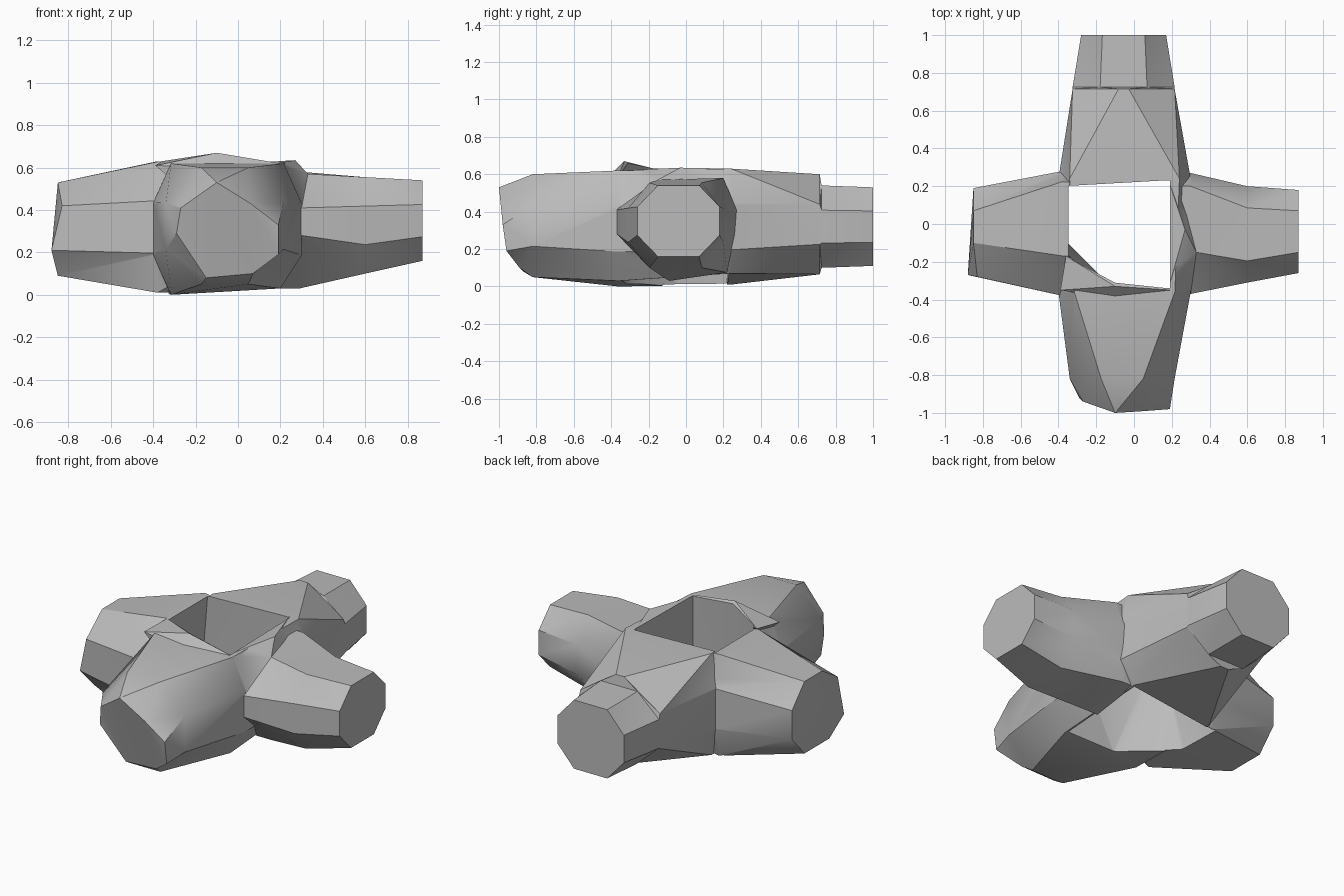
import bpy, bmesh, math

cube = bpy.data.objects.get("Cube")
if cube:
    bpy.data.objects.remove(cube, do_unlink=True)

grey = bpy.data.materials.new("plain grey")
grey.use_nodes = True
grey.diffuse_color = (0.5, 0.5, 0.5, 1)
grey.node_tree.nodes["Principled BSDF"].inputs["Base Color"].default_value = (0.5, 0.5, 0.5, 1)


def finish(name, bm):
    bmesh.ops.recalc_face_normals(bm, faces=bm.faces)
    mesh = bpy.data.meshes.new(name)
    bm.to_mesh(mesh)
    bm.free()
    mesh.materials.append(grey)
    ob = bpy.data.objects.new(name, mesh)
    bpy.context.collection.objects.link(ob)
    return ob


def octagon(pos, w0, w1, z0, z1, flat, swap):
    """Eight-sided ring across an arm; flat is the share of its level edges."""
    cw, cz, rw, rz = (w0 + w1) / 2, (z0 + z1) / 2, (w1 - w0) / 2, (z1 - z0) / 2
    shape = [(-flat, 1), (flat, 1), (1, .4), (1, -.4),
             (flat, -1), (-flat, -1), (-1, -.4), (-1, .4)]
    pts = [(cw + rw * u, pos, cz + rz * v) for u, v in shape]
    return [(y, x, z) for x, y, z in pts] if swap else pts


def loft(name, rings):
    bm = bmesh.new()
    rows = [[bm.verts.new(p) for p in ring] for ring in rings]
    for a, b in zip(rows, rows[1:]):
        for i in range(8):
            j = (i + 1) % 8
            bm.faces.new((a[i], a[j], b[j], b[i]))
    bm.faces.new(rows[0])
    bm.faces.new(rows[-1][::-1])
    bmesh.ops.triangulate(bm, faces=bm.faces)
    return finish(name, bm)


def hull(name, points):
    bm = bmesh.new()
    for p in points:
        bm.verts.new(p)
    bmesh.ops.convex_hull(bm, input=bm.verts)
    return finish(name, bm)


def combine(target, other, operation):
    mod = target.modifiers.new(operation, 'BOOLEAN')
    mod.operation, mod.object, mod.solver = operation, other, 'EXACT'
    bpy.context.view_layer.objects.active = target
    bpy.ops.object.modifier_apply(modifier=mod.name)
    bpy.data.objects.remove(other, do_unlink=True)


# Front-to-back arms, with a slanted nose and small notches near the back end
nose = [(-.10, -1, .53), (.06, -.99, .43), (.19, -.98, .33), (.19, -.96, .19),
        (.07, -.89, .1), (-.15, -.87, .08), (-.29, -.92, .29), (-.27, -.94, .41)]
front_mid, front_root, back_root, lip, notch, back_end = [octagon(*r, False) for r in (
    (-.82, -.34, .215, .05, .6, .4),
    (-.36, -.4, .3, 0, .62, .76),
    (.24, -.4, .3, .01, .63, .83),
    (.715, -.325, .215, .065, .6, .1),
    (.725, -.325, .215, .1, .54, .46),
    (1, -.28, .17, .11, .53, .5))]
front_root[4] = (.2, -.36, .03)
back_root[4] = (.2, .24, .07)
body = loft("crossed_arms", [nose, front_mid, front_root, back_root, lip, notch, back_end])

# Left and right arms
left_end, left_root, right_mid, right_end = [octagon(*r, True) for r in (
    (-.85, -.29, .19, .09, .53, .5),
    (-.38, -.38, .28, .01, .63, .83),
    (.6, -.31, .2, .1, .555, .55),
    (.87, -.26, .18, .16, .54, .5))]
left_end[0] = (-.85, -.1, .53)
left_end[6] = (-.88, -.27, .21)
left_end[7] = (-.83, -.28, .42)
left_root[0] = (-.37, -.17, .63)
right_root = [(.33, -.15, .57), (.3, .2, .58), (.3, .27, .41), (.3, .26, .28),
              (.27, .22, .075), (.29, -.09, .03), (.3, -.37, .28), (.3, -.37, .41)]
inner = [(.1, y, z) for x, y, z in right_root]
combine(body, loft("side_arms", [left_end, left_root, inner, right_root,
                                 right_mid, right_end]), 'UNION')

# Pointed shoulder where the right-hand arm meets the opening
shoulder = hull("arm_shoulder", [(.18, .24, .63), (.18, -.35, .62), (.27, -.03, .635),
                                 (.3, .27, .41), (.3, -.37, .41), (.33, -.15, .57),
                                 (.18, .2, .15), (.18, -.3, .1)])
combine(body, shoulder, 'UNION')

# Raised fold beside the opening
fold = hull("raised_fold", [(-.39, -.35, .61), (-.36, -.17, .63), (-.1, -.33, .67),
                            (.2, -.35, .62), (-.1, -.4, .6), (-.2, -.37, .45)])
combine(body, fold, 'UNION')

# Central opening with one corner cut off, flaring towards the left underneath
opening = [(-.34, .2, .7), (.19, .23, .7), (.19, -.34, .7), (-.1, -.31, .7), (-.34, -.18, .7),
           (-.41, .22, 0), (.19, .23, 0), (.19, -.34, 0), (-.12, -.32, 0), (-.4, -.04, 0)]
opening += [(x, y, -.1) for x, y, z in opening[5:]]
combine(body, hull("opening_cutter", opening), 'DIFFERENCE')

for ob in bpy.context.selected_objects:
    ob.select_set(False)
body.select_set(True)
bpy.context.view_layer.objects.active = body
bpy.ops.object.shade_smooth_by_angle(angle=math.radians(30))
